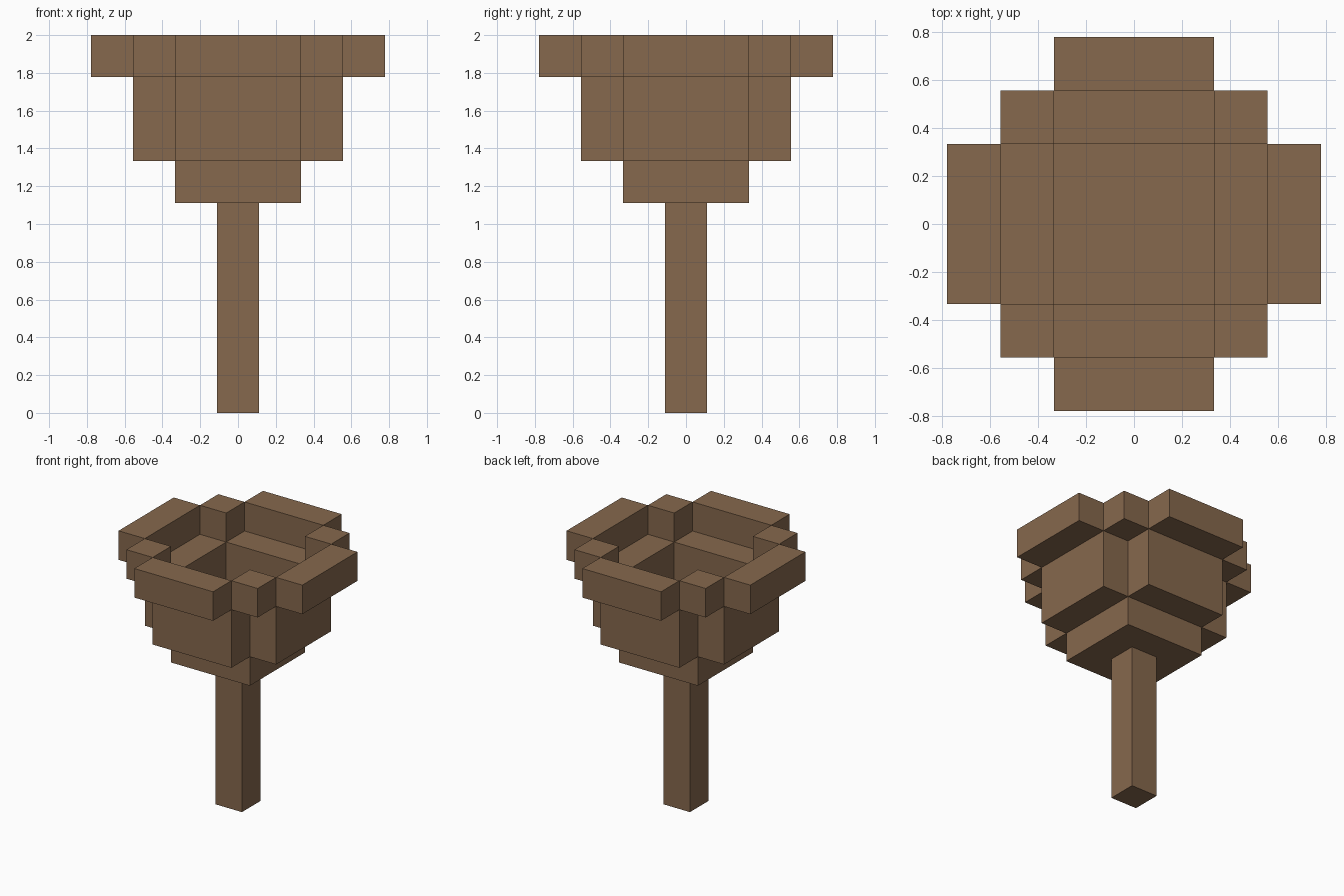
import bpy
import bmesh
from math import pi
from mathutils import Matrix

if "Cube" in bpy.data.objects:
    bpy.data.objects.remove(bpy.data.objects["Cube"], do_unlink=True)

U = 2 / 9  # one block: the model is nine blocks tall

wood = bpy.data.materials.new("brown_wood")
wood.use_nodes = True
colour = (0.238, 0.138, 0.074, 1)
wood.diffuse_color = colour
wood.node_tree.nodes["Principled BSDF"].inputs["Base Color"].default_value = colour


def block(name, centre, size, turn=0):
    """Box measured in blocks; centre is the middle of its underside."""
    bm = bmesh.new()
    bmesh.ops.create_cube(bm, size=1)
    bmesh.ops.scale(bm, vec=size, verts=bm.verts)
    x, y, z = centre
    bmesh.ops.translate(bm, vec=(x, y, z + size[2] / 2), verts=bm.verts)
    bm.transform(Matrix.Rotation(turn * pi / 2, 4, "Z"))
    bm.transform(Matrix.Scale(U, 4))
    mesh = bpy.data.meshes.new(name)
    bm.to_mesh(mesh)
    bm.free()
    mesh.materials.append(wood)
    obj = bpy.data.objects.new(name, mesh)
    bpy.context.collection.objects.link(obj)


# Stem and bowl floor
block("stem", (0, 0, 0), (1, 1, 5))
block("bowl_floor", (0, 0, 5), (3, 3, 1))

# Four sides of the open bowl, stepping outward to the rim
for turn, side in enumerate(("front", "left", "back", "right")):
    block(side + "_wall", (0, -2, 6), (3, 1, 2), turn)
    block(side + "_rim", (0, -3, 8), (3, 1, 1), turn)

# Corner blocks joining the rim
for turn, corner in enumerate(("front_left", "back_left", "back_right", "front_right")):
    block(corner + "_rim_corner", (2, -2, 8), (1, 1, 1), turn)
